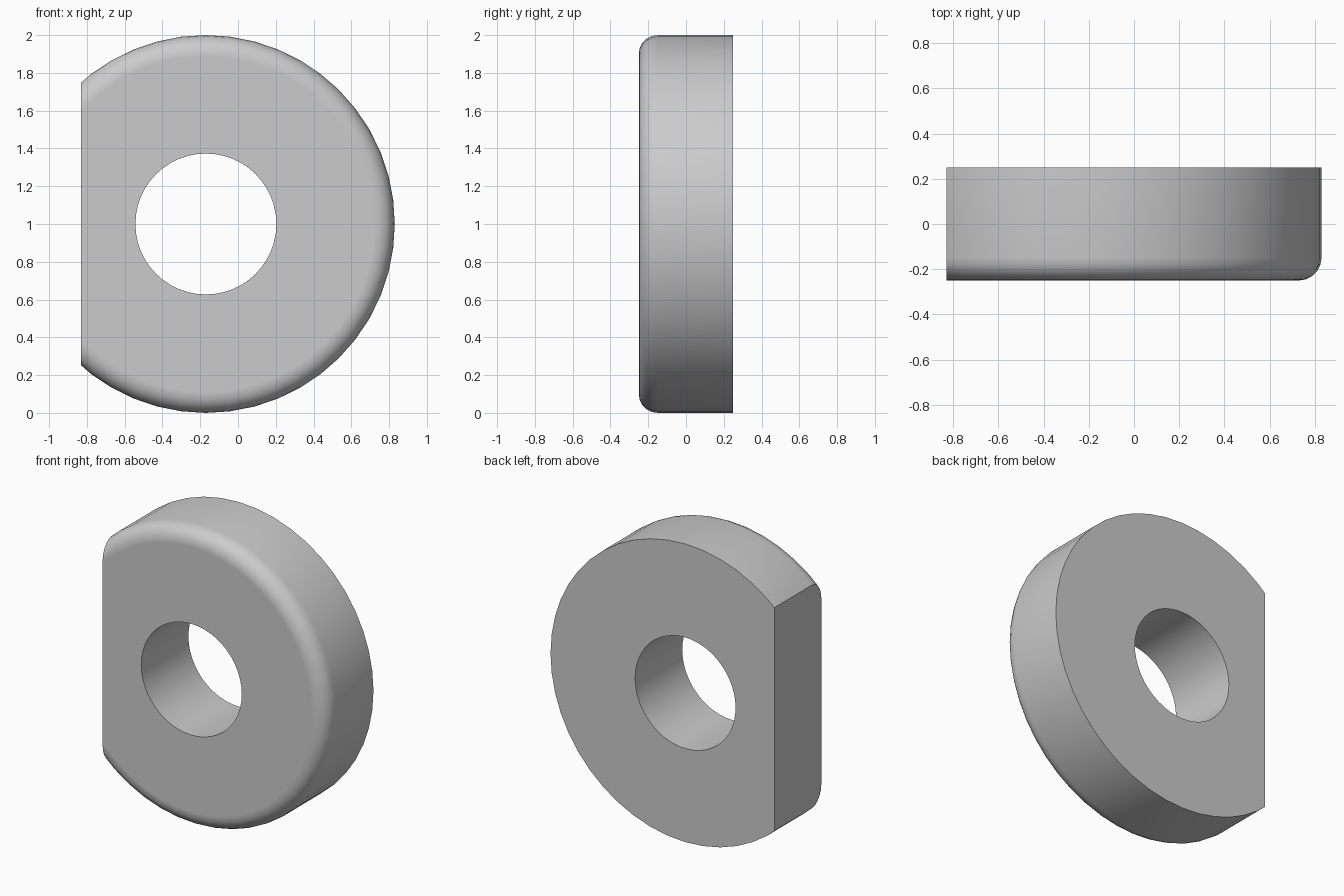
import bpy, bmesh
from math import sin, cos, pi, radians
from mathutils import Vector

cube = bpy.data.objects.get("Cube")
if cube:
    bpy.data.objects.remove(cube)

RADIUS, BORE, HALF, FILLET = 1.0, 0.373, 0.25, 0.1
CENTRE = Vector((-0.17, 0, 1))
FLAT_X = -0.83
SEGMENTS = 48
STEPS = 5

# Plain grey material
grey = bpy.data.materials.new("light_grey")
grey.use_nodes = True
colour = (0.6, 0.6, 0.6, 1)
grey.diffuse_color = colour
grey.node_tree.nodes["Principled BSDF"].inputs["Base Color"].default_value = colour

# Washer section: square back edge, rounded front edge
profile = [(BORE, HALF), (RADIUS, HALF)]
for i in range(STEPS + 1):
    a = pi / 2 * i / STEPS
    profile.append((RADIUS - FILLET + FILLET * cos(a),
                    -HALF + FILLET - FILLET * sin(a)))
profile += [(RADIUS - FILLET - 0.01, -HALF), (BORE, -HALF)]

# Revolve the section around the bore axis
bm = bmesh.new()
verts = [bm.verts.new(CENTRE + Vector((r, y, 0))) for r, y in profile]
edges = [bm.edges.new((v, verts[i - 1])) for i, v in enumerate(verts)]
bmesh.ops.spin(bm, geom=verts + edges, cent=CENTRE, axis=(0, 1, 0),
               angle=2 * pi, steps=SEGMENTS)
bmesh.ops.remove_doubles(bm, verts=bm.verts, dist=0.0005)

# Cut the flat side and close it
bmesh.ops.bisect_plane(bm, geom=bm.verts[:] + bm.edges[:] + bm.faces[:],
                       plane_co=(FLAT_X, 0, 0), plane_no=(-1, 0, 0),
                       clear_outer=True)
rim = [e for e in bm.edges if e.is_boundary]
bmesh.ops.holes_fill(bm, edges=rim, sides=0)
bmesh.ops.recalc_face_normals(bm, faces=bm.faces)

mesh = bpy.data.meshes.new("flat_sided_washer")
bm.to_mesh(mesh)
bm.free()
mesh.materials.append(grey)
washer = bpy.data.objects.new("flat_sided_washer", mesh)
bpy.context.collection.objects.link(washer)

# Smooth the curved walls, keep the rims sharp
bpy.ops.object.select_all(action='DESELECT')
washer.select_set(True)
bpy.context.view_layer.objects.active = washer
bpy.ops.object.shade_smooth_by_angle(angle=radians(30))
